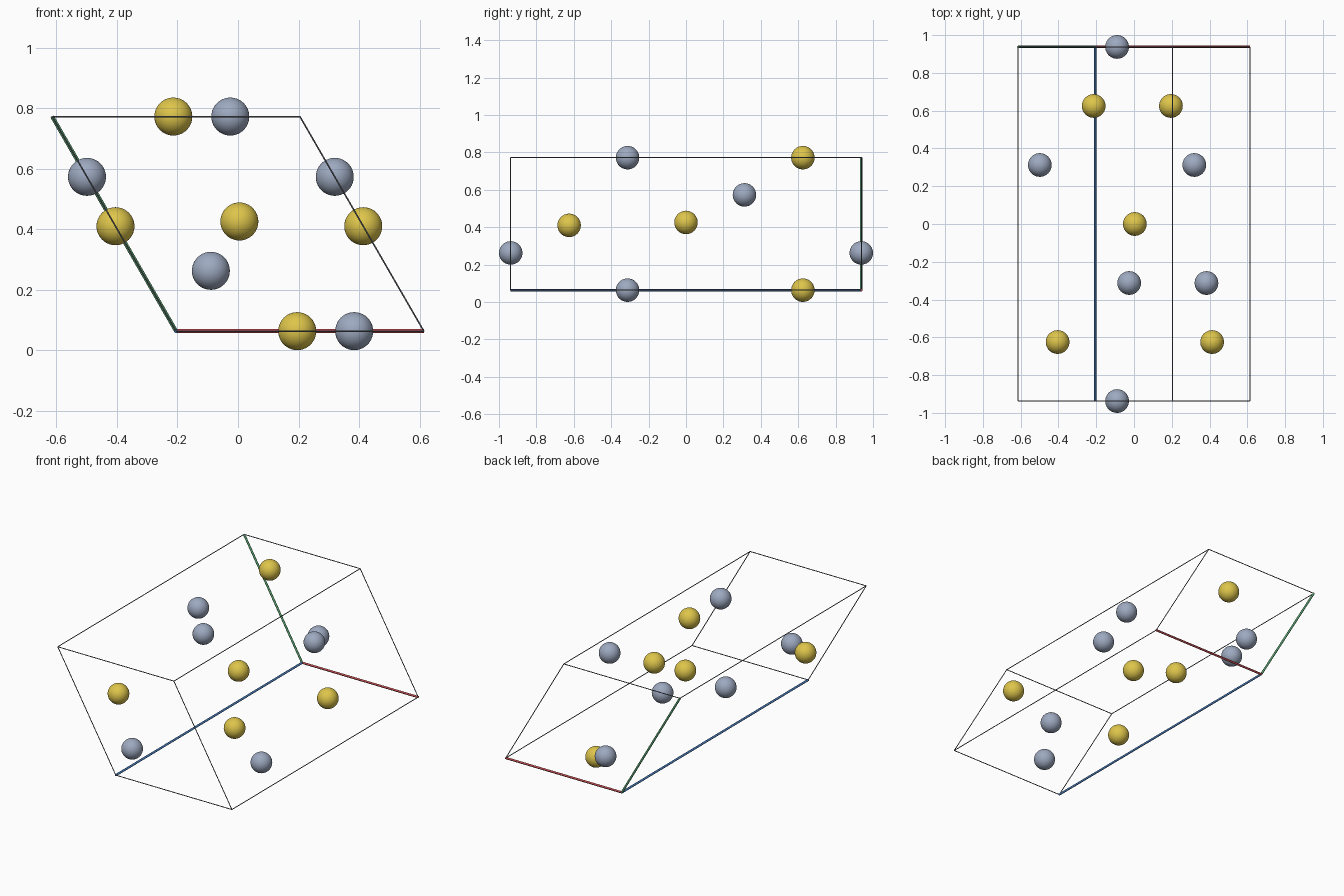
import bpy
from math import sqrt
from mathutils import Vector

if "Cube" in bpy.data.objects:
    bpy.data.objects.remove(bpy.data.objects["Cube"])

R = 0.0627            # atom radius
A, C = 0.818, 1.8746  # cell edge lengths
ORIGIN = Vector((-A / 4, C / 2, 0.0638))
VA = Vector((A, 0, 0))
VB = Vector((-A / 2, 0, A * sqrt(3) / 2))
VC = Vector((0, -C, 0))


def material(name, rgb):
    m = bpy.data.materials.new(name)
    m.diffuse_color = (*rgb, 1)
    m.use_nodes = True
    m.node_tree.nodes["Principled BSDF"].inputs["Base Color"].default_value = m.diffuse_color
    return m


gold = material("gold", (0.73, 0.56, 0.07))
silver = material("blue grey", (0.34, 0.40, 0.53))
red = material("red", (0.65, 0.09, 0.10))
green = material("green", (0.10, 0.36, 0.16))
blue = material("blue", (0.08, 0.24, 0.58))
grey = material("slate grey", (0.14, 0.155, 0.18))


def cell(f):
    """Position from fractions of the three cell edges."""
    return ORIGIN + VA * f[0] + VB * f[1] + VC * f[2]


def finish(name, mat):
    ob = bpy.context.object
    ob.name = name
    ob.data.materials.append(mat)
    bpy.ops.object.shade_smooth_by_angle()


def rod(name, f0, f1, radius, mat):
    p, q = cell(f0), cell(f1)
    d = q - p
    bpy.ops.mesh.primitive_cylinder_add(
        vertices=12, radius=radius, depth=d.length, location=(p + q) / 2,
        rotation=d.to_track_quat('Z', 'Y').to_euler())
    finish(name, mat)


def atom(name, f, mat):
    bpy.ops.mesh.primitive_uv_sphere_add(segments=40, ring_count=20, radius=R, location=cell(f))
    finish(name, mat)


# Cell frame: three thick coloured axes from the origin, nine thin edges
axes = [("red_axis", red), ("green_axis", green), ("blue_axis", blue)]
for k in range(3):
    for i in (0, 1):
        for j in (0, 1):
            f0 = [i, j]
            f0.insert(k, 0)
            f1 = list(f0)
            f1[k] = 1
            if i == j == 0:
                rod(axes[k][0], f0, f1, 0.0065, axes[k][1])
            else:
                rod("cell_edge", f0, f1, 0.0025, grey)

# Atoms, repeated on opposite cell faces
u, v = 0.281, 0.511
for f in [(u, u, 0), (u, u, 1), (0, 1 - u, 1/3), (1, 1 - u, 1/3),
          (1 - u, 0, 2/3), (1 - u, 1, 2/3)]:
    atom("grey_atom", f, silver)
for f in [(v, v, 1/2), (1 - v, 0, 1/6), (1 - v, 1, 1/6),
          (0, 1 - v, 5/6), (1, 1 - v, 5/6)]:
    atom("gold_atom", f, gold)
